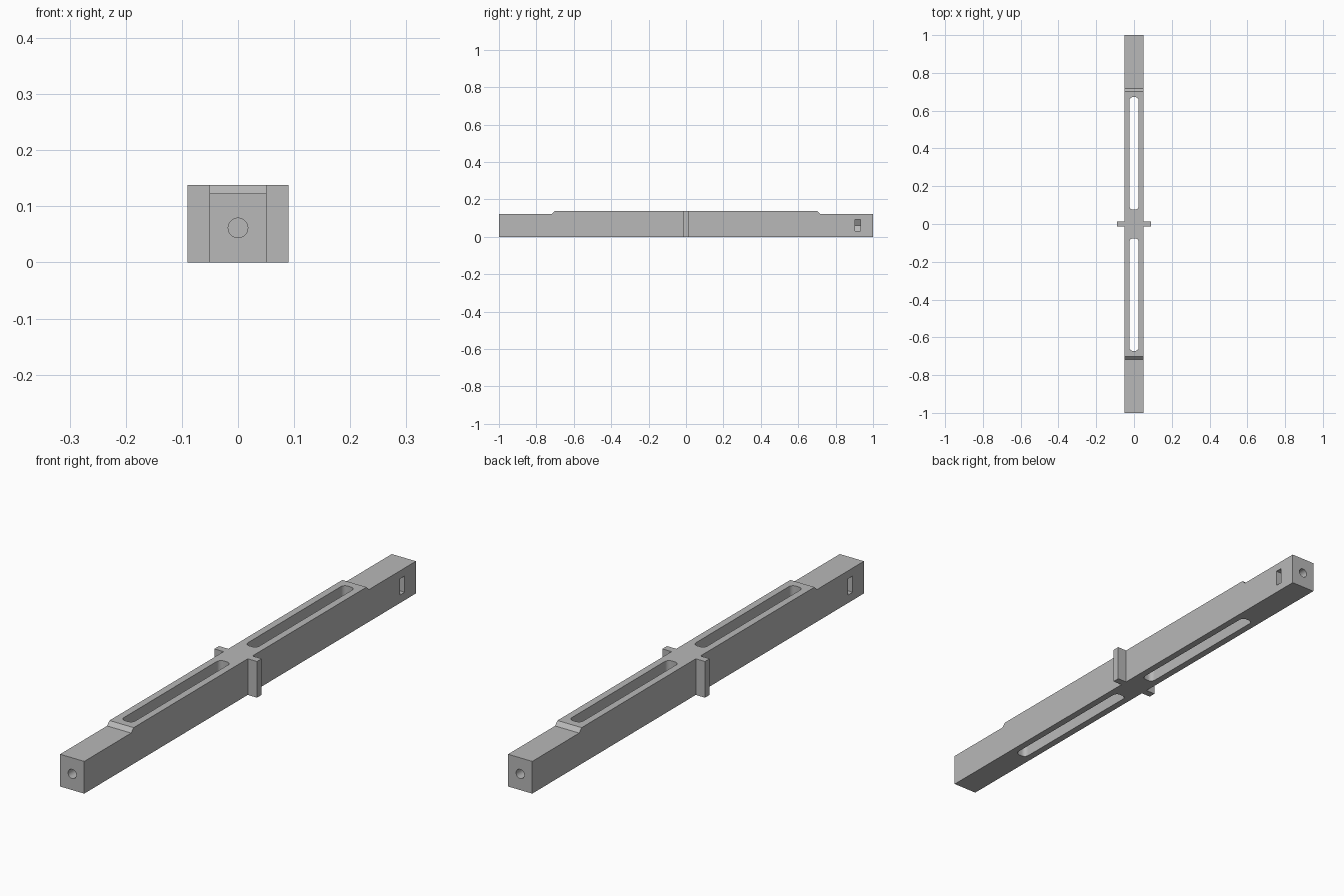
import bpy
import bmesh
from math import cos, sin, pi
from mathutils import Vector

cube = bpy.data.objects.get("Cube")
if cube:
    bpy.data.objects.remove(cube, do_unlink=True)

HALF_W, LOW, TOP = 0.051, 0.123, 0.138
MID = LOW / 2

grey = bpy.data.materials.new("plain_grey")
grey.use_nodes = True
grey.diffuse_color = (0.48, 0.48, 0.48, 1)
grey.node_tree.nodes["Principled BSDF"].inputs["Base Color"].default_value = grey.diffuse_color


def prism(name, points, axis, lo, hi):
    """Extrude a 2D outline along an axis; the outline uses the other two axes in order."""
    bm = bmesh.new()
    verts = []
    for a, b in points:
        co = [a, b]
        co.insert("xyz".index(axis), lo)
        verts.append(bm.verts.new(co))
    face = bm.faces.new(verts)
    new = bmesh.ops.extrude_face_region(bm, geom=[face])["geom"]
    shift = Vector([hi - lo if c == axis else 0 for c in "xyz"])
    bmesh.ops.translate(bm, vec=shift, verts=[g for g in new if isinstance(g, bmesh.types.BMVert)])
    bmesh.ops.recalc_face_normals(bm, faces=bm.faces)
    mesh = bpy.data.meshes.new(name)
    bm.to_mesh(mesh)
    bm.free()
    mesh.materials.append(grey)
    obj = bpy.data.objects.new(name, mesh)
    bpy.context.collection.objects.link(obj)
    return obj


def arc(cx, cy, r, start, end, steps):
    return [(cx + r * cos(start + (end - start) * i / steps),
             cy + r * sin(start + (end - start) * i / steps)) for i in range(steps + 1)]


def rounded_rect(x, y0, y1, r):
    corners = [(x - r, y1 - r), (r - x, y1 - r), (r - x, y0 + r), (x - r, y0 + r)]
    return [p for k, (cx, cy) in enumerate(corners)
            for p in arc(cx, cy, r, k * pi / 2, (k + 1) * pi / 2, 6)]


# Beam: side profile with a raised middle and sloped steps
half = [(1, 0), (1, LOW), (0.717, LOW), (0.702, TOP)]
beam = prism("beam", half + [(-y, z) for y, z in reversed(half)], "x", -HALF_W, HALF_W)

# Cutters, repeated with a half turn: long slot, end bore and nut pocket
cutters = []
for s in (1, -1):
    y0, y1 = sorted((s * 0.076, s * 0.672))
    cutters.append(prism("slot_cutter", rounded_rect(0.024, y0, y1, 0.018), "z", -0.1, 0.3))
    circle = arc(0, MID, 0.0175, 0, 2 * pi, 32)[:-1]
    y0, y1 = sorted((s * 0.86, s * 1.1))
    cutters.append(prism("bore_cutter", circle, "y", y0, y1))
    a, r = 0.031, 0.036
    pocket = [(-r, 0), (-r / 2, -a), (0.08, -a), (0.08, a), (-r / 2, a)]
    y0, y1 = sorted((s * 0.903, s * 0.932))
    cutters.append(prism("nut_pocket_cutter", [(s * x, MID + z) for x, z in pocket], "y", y0, y1))

for c in cutters:
    c.hide_render = True
    mod = beam.modifiers.new("cut", "BOOLEAN")
    mod.operation = "DIFFERENCE"
    mod.solver = "EXACT"
    mod.object = c

# Bake the cuts and drop the cutters
bpy.context.view_layer.update()
graph = bpy.context.evaluated_depsgraph_get()
baked = bpy.data.meshes.new_from_object(beam.evaluated_get(graph))
beam.modifiers.clear()
beam.data = baked
for c in cutters:
    bpy.data.objects.remove(c, do_unlink=True)

# Side tabs at the middle
for side, s in (("left", 1), ("right", -1)):
    x0, x1 = sorted((s * HALF_W, s * 0.09))
    t = 0.014
    prism(side + "_tab", [(x0, -t), (x1, -t), (x1, t), (x0, t)], "z", 0, TOP)

# Smooth the round walls, keep the edges sharp
bpy.ops.object.select_all(action="DESELECT")
beam.select_set(True)
bpy.context.view_layer.objects.active = beam
bpy.ops.object.shade_smooth_by_angle(angle=pi / 6)
